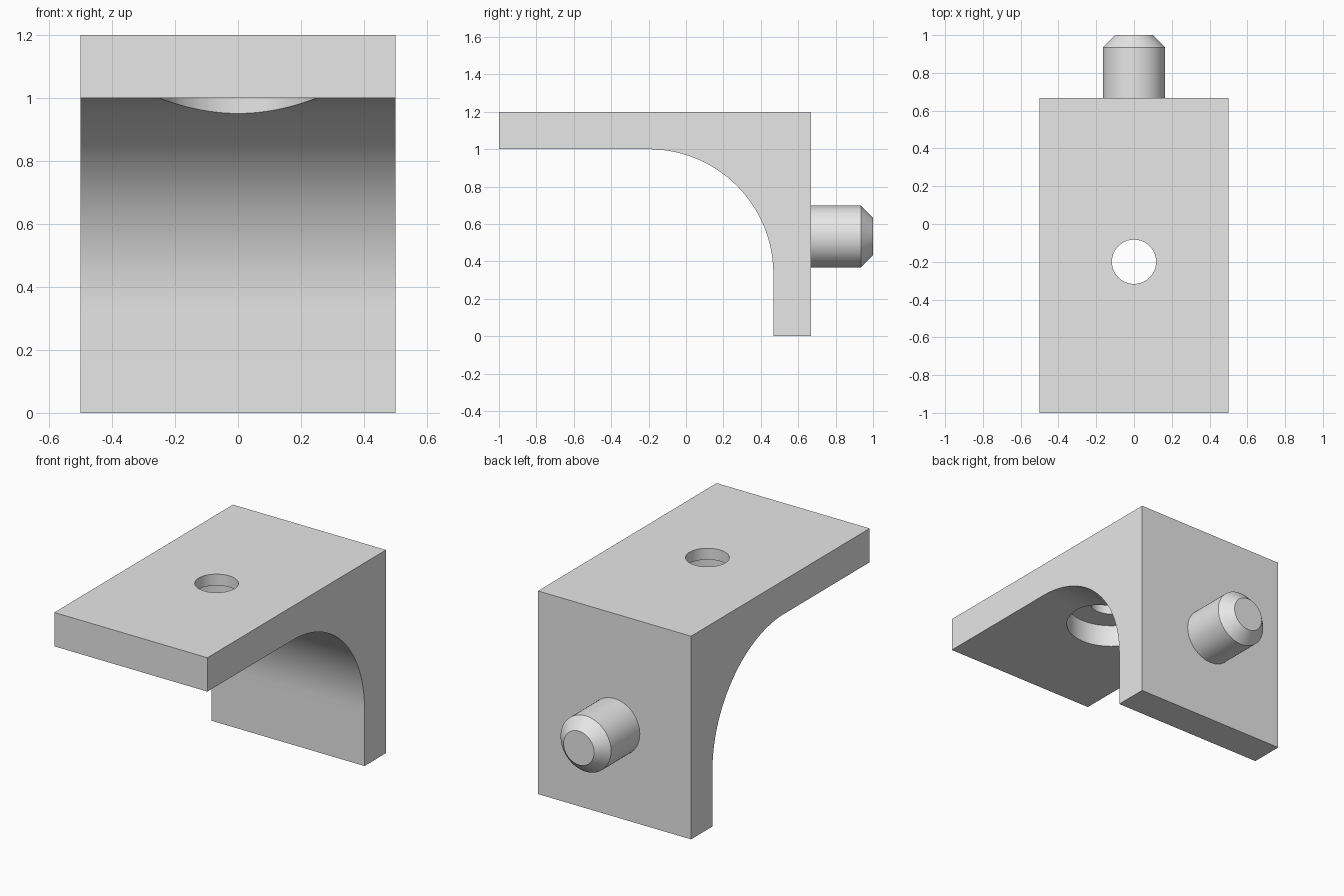
import bpy, bmesh
from math import sin, cos, pi
from mathutils import Matrix

if "Cube" in bpy.data.objects:
    bpy.data.objects.remove(bpy.data.objects["Cube"], do_unlink=True)

grey = bpy.data.materials.new("light_grey")
grey.use_nodes = True
grey.diffuse_color = (0.8, 0.8, 0.8, 1)
grey.node_tree.nodes["Principled BSDF"].inputs["Base Color"].default_value = (0.8, 0.8, 0.8, 1)


def finish(name, bm):
    bmesh.ops.recalc_face_normals(bm, faces=bm.faces)
    mesh = bpy.data.meshes.new(name)
    bm.to_mesh(mesh)
    bm.free()
    mesh.materials.append(grey)
    obj = bpy.data.objects.new(name, mesh)
    bpy.context.collection.objects.link(obj)
    return obj


def activate(obj):
    bpy.ops.object.select_all(action='DESELECT')
    obj.select_set(True)
    bpy.context.view_layer.objects.active = obj


def lathe(name, profile, matrix, sides=64):
    """Closed solid turned around z from (radius, height) points."""
    bm = bmesh.new()
    rings = [[bm.verts.new((r * cos(2 * pi * i / sides), r * sin(2 * pi * i / sides), h))
              for i in range(sides)] for r, h in profile]
    for low, high in zip(rings, rings[1:]):
        for i in range(sides):
            j = (i + 1) % sides
            bm.faces.new((low[i], low[j], high[j], high[i]))
    bm.faces.new(rings[0])
    bm.faces.new(rings[-1])
    bm.transform(matrix)
    return finish(name, bm)


# Bracket: side profile with a rounded inner corner, extruded across x
width, top, back, radius, steps = 1.0, 1.2, 0.667, 0.667, 40
arc_y, arc_z = -0.2, 0.333
profile = [(-1, top), (-1, 1)]
profile += [(arc_y + radius * sin(a), arc_z + radius * cos(a))
            for a in (pi / 2 * i / steps for i in range(steps + 1))]
profile += [(arc_y + radius, 0), (back, 0), (back, top)]
bm = bmesh.new()
side = bm.faces.new([bm.verts.new((-width / 2, y, z)) for y, z in profile])
extruded = bmesh.ops.extrude_face_region(bm, geom=[side])["geom"]
bmesh.ops.translate(bm, vec=(width, 0, 0),
                    verts=[v for v in extruded if isinstance(v, bmesh.types.BMVert)])
bracket = finish("bracket", bm)

# Screw hole with a wide counterbore underneath
cutter = lathe("hole_cutter", [(0.25, 0.5), (0.25, 1.133), (0.117, 1.133), (0.117, 1.3)],
               Matrix.Translation((0, arc_y, 0)))
cutter.hide_render = True
cut = bracket.modifiers.new("screw_hole", 'BOOLEAN')
cut.operation = 'DIFFERENCE'
cut.solver = 'EXACT'
cut.object = cutter
activate(bracket)
bpy.ops.object.modifier_apply(modifier=cut.name)
bpy.data.objects.remove(cutter, do_unlink=True)

# Chamfered peg on the back
peg = lathe("peg", [(0.165, 0.62), (0.165, 0.935), (0.1, 1.0)],
            Matrix.Translation((0, 0, 0.533)) @ Matrix.Rotation(-pi / 2, 4, 'X'))

for obj in (bracket, peg):
    activate(obj)
    bpy.ops.object.shade_smooth_by_angle(angle=pi / 6)
